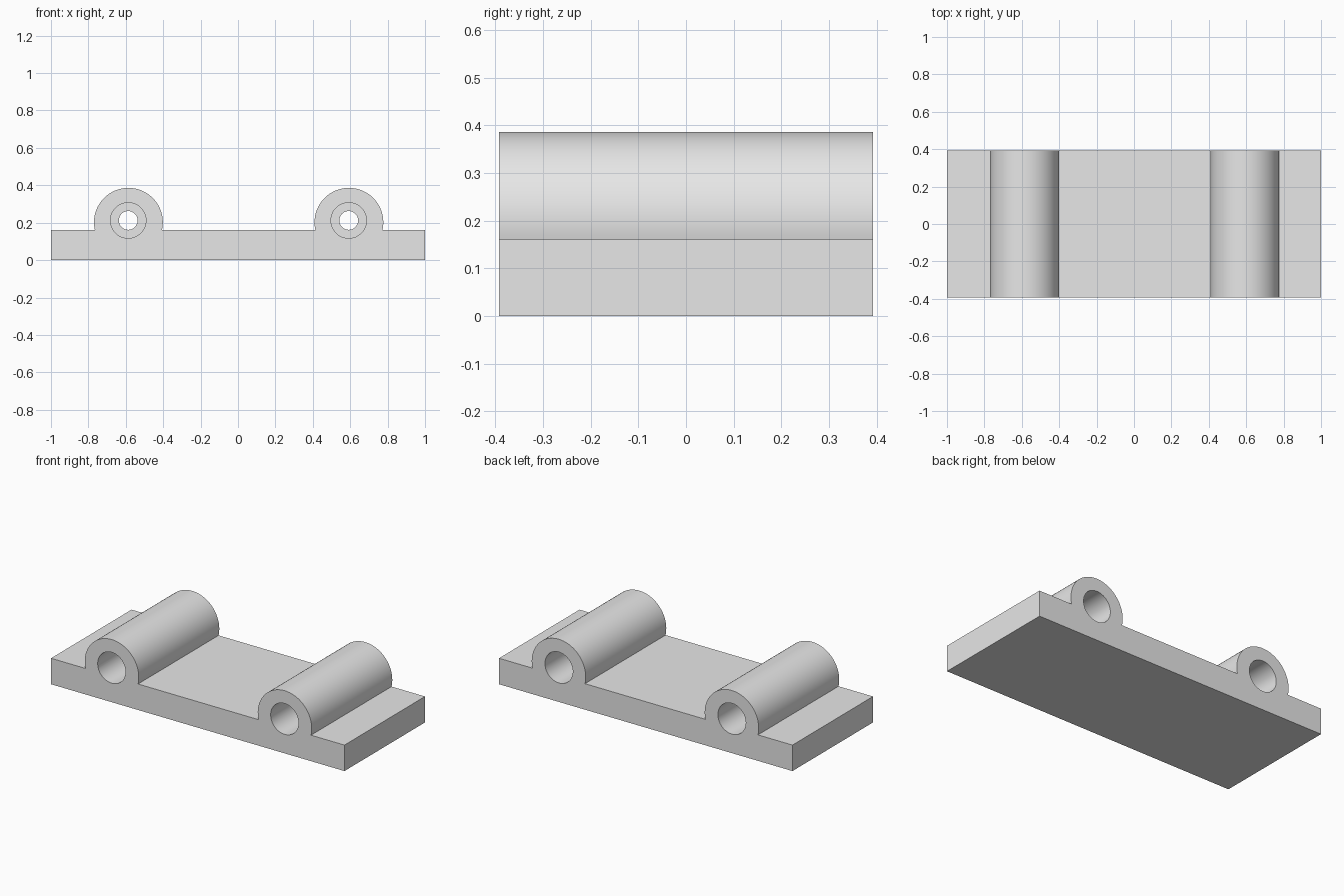
import bpy
import bmesh
import math

if "Cube" in bpy.data.objects:
    bpy.data.objects.remove(bpy.data.objects["Cube"])

HALF_X, HALF_Y, PLATE_TOP = 1.0, 0.392, 0.16
TUBE_X = (-0.586, 0.593)
TUBE_Z, TUBE_R = 0.202, 0.184      # outer tube round
BORE_Z = 0.212                     # bore axis sits slightly higher
BORE_R, HOLE_R = 0.095, 0.05
LAND = 0.1                         # half length of the narrow middle

grey = bpy.data.materials.new("grey")
grey.use_nodes = True
colour = (0.8, 0.8, 0.8, 1)
grey.diffuse_color = colour
grey.node_tree.nodes["Principled BSDF"].inputs["Base Color"].default_value = colour


def tube_arc(cx, steps=56):
    """Outline of a tube above the plate, from its right foot to its left foot."""
    start = math.asin((PLATE_TOP - TUBE_Z) / TUBE_R)
    sweep = math.pi - 2 * start
    return [(cx + TUBE_R * math.cos(start + sweep * i / steps),
             TUBE_Z + TUBE_R * math.sin(start + sweep * i / steps))
            for i in range(steps + 1)]


def cutter(x, y0, y1, radius):
    bpy.ops.mesh.primitive_cylinder_add(
        vertices=64, radius=radius, depth=y1 - y0,
        location=(x, (y0 + y1) / 2, BORE_Z), rotation=(math.pi / 2, 0, 0))
    ob = bpy.context.object
    ob.name = "bore_cutter"
    ob.hide_render = True
    return ob


# Plate and tubes: one profile extruded from front to back
outline = [(-HALF_X, 0), (HALF_X, 0), (HALF_X, PLATE_TOP)]
for cx in reversed(TUBE_X):
    outline += tube_arc(cx)
outline.append((-HALF_X, PLATE_TOP))

bm = bmesh.new()
face = bm.faces.new([bm.verts.new((x, -HALF_Y, z)) for x, z in outline])
ext = bmesh.ops.extrude_face_region(bm, geom=[face])
bmesh.ops.translate(bm, vec=(0, 2 * HALF_Y, 0),
                    verts=[g for g in ext["geom"] if isinstance(g, bmesh.types.BMVert)])
bmesh.ops.recalc_face_normals(bm, faces=bm.faces)
mesh = bpy.data.meshes.new("mounting_plate")
bm.to_mesh(mesh)
bm.free()
mesh.materials.append(grey)
plate = bpy.data.objects.new("mounting_plate", mesh)
bpy.context.collection.objects.link(plate)

# Bores: a narrow through hole, widened from both ends
for cx in TUBE_X:
    for y0, y1, r in ((-0.5, 0.5, HOLE_R), (-0.5, -LAND, BORE_R), (LAND, 0.5, BORE_R)):
        tool = cutter(cx - 0.001, y0, y1, r)
        mod = plate.modifiers.new("bore", 'BOOLEAN')
        mod.operation = 'DIFFERENCE'
        mod.solver = 'EXACT'
        mod.object = tool
        bpy.context.view_layer.objects.active = plate
        bpy.ops.object.modifier_apply(modifier=mod.name)
        bpy.data.objects.remove(tool)

# Smooth rounds with crisp edges
bpy.ops.object.select_all(action='DESELECT')
plate.select_set(True)
bpy.context.view_layer.objects.active = plate
bpy.ops.object.shade_smooth_by_angle(angle=math.radians(30))
